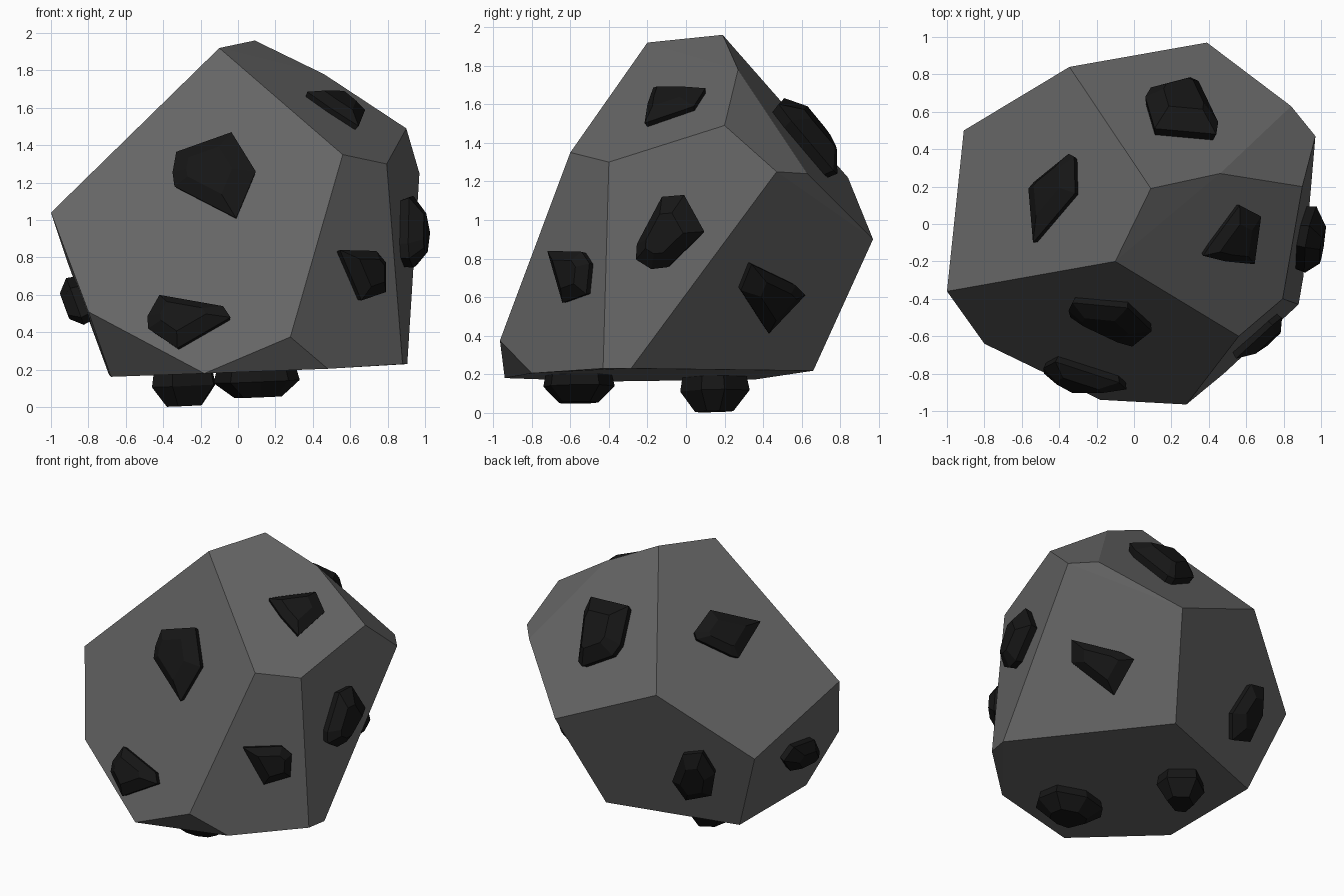
import bpy, bmesh
from mathutils import Vector
from mathutils.bvhtree import BVHTree
from mathutils.geometry import intersect_line_plane

if "Cube" in bpy.data.objects:
    bpy.data.objects.remove(bpy.data.objects["Cube"])


def material(name, grey):
    m = bpy.data.materials.new(name)
    m.diffuse_color = (grey, grey, grey, 1)
    m.use_nodes = True
    m.node_tree.nodes["Principled BSDF"].inputs["Base Color"].default_value = m.diffuse_color
    return m


def hull_object(name, points, mat, angle):
    """Flat-faced convex solid around a handful of corner points."""
    bm = bmesh.new()
    for p in points:
        bm.verts.new(p)
    bmesh.ops.convex_hull(bm, input=bm.verts)
    bmesh.ops.delete(bm, geom=[v for v in bm.verts if not v.link_faces], context='VERTS')
    bmesh.ops.recalc_face_normals(bm, faces=bm.faces)
    tree = BVHTree.FromBMesh(bm)
    bmesh.ops.dissolve_limit(bm, angle_limit=angle, verts=bm.verts, edges=bm.edges)
    mesh = bpy.data.meshes.new(name)
    bm.to_mesh(mesh)
    bm.free()
    mesh.materials.append(mat)
    bpy.context.collection.objects.link(bpy.data.objects.new(name, mesh))
    return tree


rock_grey = material("rock_grey", 0.13)
dark = material("dark_mineral", 0.008)

# Main boulder: corners of the large faceted block
corners = [
    # crown
    (-.10, -.20, 1.92), (.09, .19, 1.96), (.46, .27, 1.78), (.90, .20, 1.49),
    # shoulder
    (.56, -.60, 1.35), (.795, -.40, 1.30), (.97, .47, 1.25), (.84, .63, 1.24),
    (-.345, .84, 1.22), (-1, -.36, 1.04), (.39, .97, .90), (-.91, .50, .77),
    # lower edge
    (-.80, -.64, .51), (.28, -.965, .375), (-.18, -.94, .18), (.48, -.80, .205),
    (.88, -.43, .23), (.905, -.285, .23), (.19, .66, .218), (-.69, .36, .173), (-.68, -.43, .162)]
body = hull_object("boulder", corners, rock_grey, 0.035)


def stone(name, axis, side, height, outline):
    """Dark chip set in a boulder face; outline is seen along the given axis."""
    others = [i for i in range(3) if i != axis]
    ray = Vector((0, 0, 0))
    ray[axis] = -side

    def start(a, b):
        p = Vector((0, 0, 0))
        p[others[0]], p[others[1]], p[axis] = a, b, side * 4 
        return p

    n = len(outline)
    centre = start(sum(p[0] for p in outline) / n, sum(p[1] for p in outline) / n)
    hit, normal, _, _ = body.ray_cast(centre, ray)
    level = hit + normal * height * .4
    ring = []
    for a, b in outline:
        s = start(a, b)
        ring.append(intersect_line_plane(s, s + ray * 10, level, normal))
    mid = sum(ring, Vector()) / n
    points = list(ring)
    points += [mid + (p - mid) * .85 - normal * (height * .4 + .08) for p in ring]
    points += [mid + (p - mid) * .55 + normal * height * .6 for p in ring]
    hull_object(name, points, dark, 0.02)


X, Y, Z = 0, 1, 2
# Front, side and back chips
stone("front_upper_stone", Y, -1, .08, [(-.35, 1.255), (-.33, 1.365), (-.035, 1.47), (.095, 1.26), (-.01, 1.01), (-.34, 1.18)])
stone("front_lower_stone", Y, -1, .09, [(-.42, .6), (-.08, .54), (-.04, .48), (-.325, .315), (-.48, .42), (-.485, .485)])
stone("front_right_stone", Y, -1, .08, [(.545, .84), (.74, .835), (.79, .775), (.79, .615), (.66, .57)])
stone("right_stone", X, 1, .12, [(-.125, 1.12), (-.01, 1.13), (.095, .94), (-.095, .755), (-.18, .745), (-.26, .795), (-.255, .875)])
stone("back_right_stone", X, 1, .09, [(.34, .77), (.57, .66), (.62, .61), (.43, .41), (.285, .635)])
stone("back_stone", Y, 1, .09, [(-.33, .5), (-.45, .75), (-.59, .79), (-.64, .62), (-.575, .42), (-.39, .35)])
stone("left_stone", X, -1, .10, [(.13, .61), (.055, .69), (-.22, .635), (-.36, .48), (-.31, .44), (-.02, .465)])
# Upper chips
stone("top_right_stone", Z, 1, .07, [(.37, -.17), (.41, -.11), (.565, .10), (.68, .04), (.645, -.215), (.49, -.20)])
stone("top_back_stone", Z, 1, .13, [(.06, .68), (.09, .73), (.30, .785), (.345, .765), (.45, .545), (.44, .48), (.11, .51)])
stone("top_left_stone", Z, 1, .07, [(-.565, .19), (-.535, .225), (-.35, .375), (-.32, .36), (-.315, .165), (-.54, -.10)])
# Chips underneath that the boulder stands on
stone("under_front_stone", Z, -1, .14, [(.33, -.6), (.30, -.45), (.1, -.37), (-.07, -.41), (-.13, -.5), (-.04, -.72), (.12, -.74), (.27, -.70)])
stone("under_back_stone", Z, -1, .18, [(-.13, .08), (-.12, .20), (-.27, .33), (-.43, .22), (-.46, .03), (-.35, -.03)])
